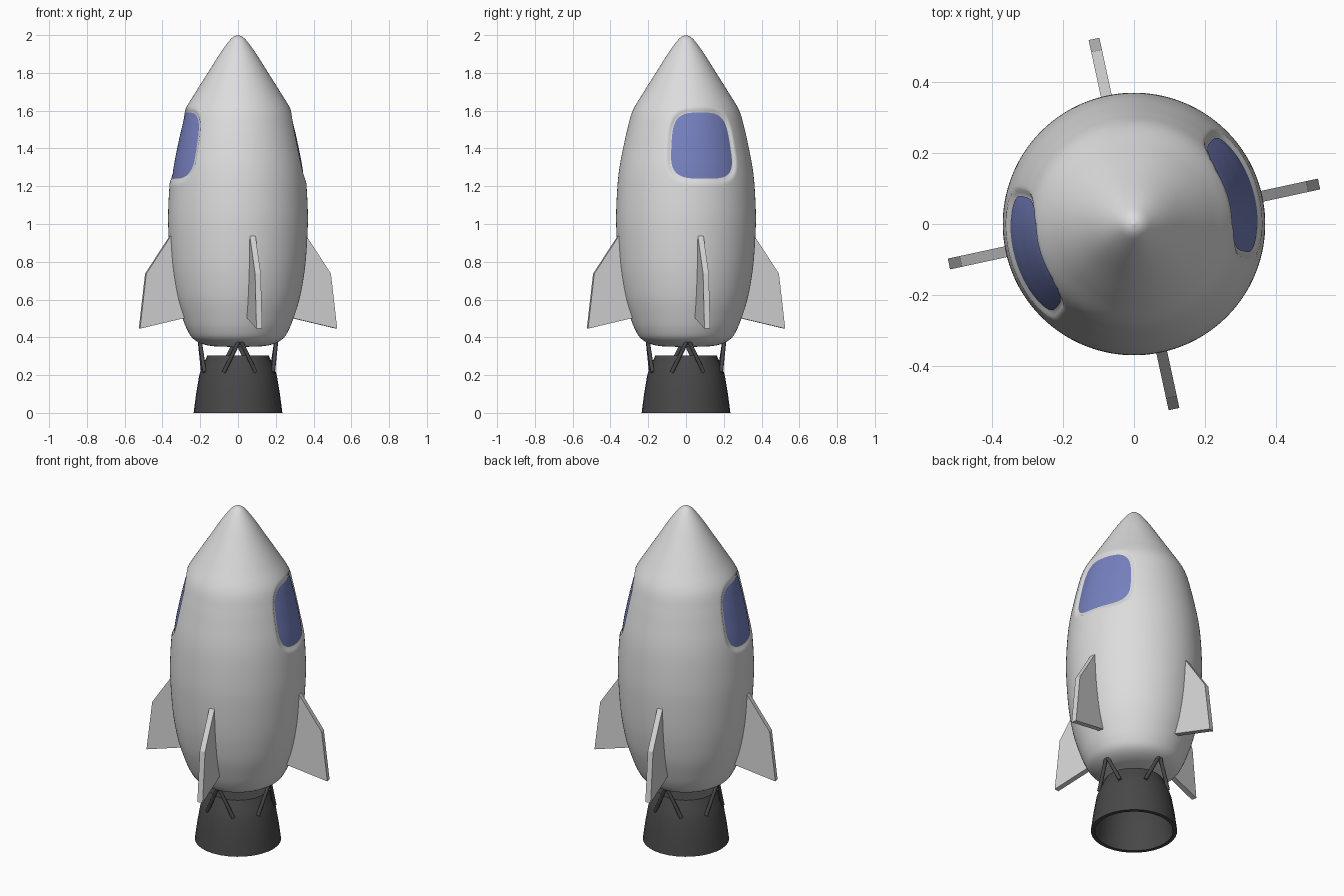
import bpy, bmesh, math
from mathutils import Vector, Matrix

if "Cube" in bpy.data.objects:
    bpy.data.objects.remove(bpy.data.objects["Cube"])


def material(name, rgb):
    m = bpy.data.materials.new(name)
    m.diffuse_color = (*rgb, 1)
    m.use_nodes = True
    m.node_tree.nodes["Principled BSDF"].inputs["Base Color"].default_value = m.diffuse_color
    return m


HULL = material("hull_grey", (0.72, 0.72, 0.72))
FIN = material("fin_grey", (0.66, 0.66, 0.66))
GLASS = material("window_blue", (0.18, 0.22, 0.52))
DARK = material("engine_dark", (0.065, 0.065, 0.065))


def finish(name, bm, mat, smooth=None, recalc=True):
    if recalc:
        bmesh.ops.recalc_face_normals(bm, faces=bm.faces)
    me = bpy.data.meshes.new(name)
    bm.to_mesh(me)
    bm.free()
    me.materials.append(mat)
    ob = bpy.data.objects.new(name, me)
    bpy.context.collection.objects.link(ob)
    if smooth:
        bpy.ops.object.select_all(action='DESELECT')
        ob.select_set(True)
        bpy.context.view_layer.objects.active = ob
        bpy.ops.object.shade_smooth_by_angle(angle=math.radians(smooth))
    return ob


def lathe(profile, segs, offset=lambda a, z: 0.0):
    """Revolve (radius, z) points; radius 0 at the ends makes a pole."""
    bm = bmesh.new()
    rings = []
    for r, z in profile:
        if r < 1e-5:
            rings.append([bm.verts.new((0, 0, z))] * segs)
            continue
        ring = []
        for i in range(segs):
            a = 2 * math.pi * i / segs
            q = r - offset(a, z)
            ring.append(bm.verts.new((q * math.cos(a), q * math.sin(a), z)))
        rings.append(ring)
    for lo, hi in zip(rings, rings[1:]):
        for i in range(segs):
            j = (i + 1) % segs
            vs = list(dict.fromkeys((lo[i], lo[j], hi[j], hi[i])))
            bm.faces.new(vs)
    return bm


def smooth_curve(pts, n):
    """Catmull-Rom through the profile points."""
    out = []
    for i in range(len(pts) - 1):
        p = [Vector(pts[max(0, min(len(pts) - 1, i + k))]) for k in (-1, 0, 1, 2)]
        for s in range(n):
            t = s / n
            v = 0.5 * (2 * p[1] + (p[2] - p[0]) * t
                       + (2 * p[0] - 5 * p[1] + 4 * p[2] - p[3]) * t * t
                       + (3 * p[1] - p[0] - 3 * p[2] + p[3]) * t ** 3)
            out.append((max(v.x, 0), v.y))
    return out + [pts[-1]]


# Hull with two shallow window recesses
PROFILE = smooth_curve([(0, .35), (.12, .352), (.19, .366), (.24, .395), (.27, .442),
                        (.295, .505), (.325, .6), (.345, .7), (.358, .8), (.367, .93),
                        (.37, 1.05), (.363, 1.2), (.352, 1.3), (.333, 1.4), (.311, 1.5),
                        (.282, 1.6), (.223, 1.7), (.16, 1.8), (.097, 1.9), (.05, 1.965),
                        (.025, 1.99), (0, 2.0)], 8)
WIN_ANGLES = [math.radians(16.5), math.radians(196.5)]
WIN_A, WIN_Z, WIN_H, POW = math.radians(30.5), 1.415, .175, 3.6
DEPTH = .014


def hull_radius(z):
    for (r0, z0), (r1, z1) in zip(PROFILE, PROFILE[1:]):
        if z0 <= z <= z1:
            return r0 + (r1 - r0) * (z - z0) / (z1 - z0)
    return 0


def recess(a, z):
    best = 0
    for wa in WIN_ANGLES:
        d = (a - wa + math.pi) % (2 * math.pi) - math.pi
        s = (abs(d / WIN_A) ** POW + abs((z - WIN_Z) / WIN_H) ** POW) ** (1 / POW)
        t = max(0, min(1, (1.13 - s) / .12))
        best = max(best, DEPTH * t * t * (3 - 2 * t))
    return best


finish("hull", lathe(PROFILE, 256, recess), HULL, 60)

# Windows: rounded curved plates lying in the recesses
for n, wa in enumerate(WIN_ANGLES):
    bm = bmesh.new()
    rings, N, K = [], 80, 10

    def point(u, v):
        z, a = WIN_Z + v * WIN_H, wa + u * WIN_A
        r = hull_radius(z) - DEPTH + .003
        return bm.verts.new((r * math.cos(a), r * math.sin(a), z))

    centre = point(0, 0)
    for k in range(1, K + 1):
        ring = []
        for i in range(N):
            p = 2 * math.pi * i / N
            c, s = math.cos(p), math.sin(p)
            f = k / K / (abs(c) ** POW + abs(s) ** POW) ** (1 / POW)
            ring.append(point(c * f, s * f))
        rings.append(ring)
    for i in range(N):
        j = (i + 1) % N
        bm.faces.new((centre, rings[0][i], rings[0][j]))
        for lo, hi in zip(rings, rings[1:]):
            bm.faces.new((lo[i], hi[i], hi[j], lo[j]))
    finish(f"window_{n + 1}", bm, GLASS, 60, recalc=False)

# Four swept fins
for n in range(4):
    bm = bmesh.new()
    outline = [(.30, .98), (.365, .94), (.50, .737), (.534, .446), (.28, .505)]
    face = bm.faces.new([bm.verts.new((r, -.0155, z)) for r, z in outline])
    ext = bmesh.ops.extrude_face_region(bm, geom=[face])
    bmesh.ops.translate(bm, vec=(0, .031, 0),
                        verts=[v for v in ext["geom"] if isinstance(v, bmesh.types.BMVert)])
    bm.transform(Matrix.Rotation(math.radians(12.2 + 90 * n), 4, 'Z'))
    finish(f"fin_{n + 1}", bm, FIN)

# Engine nozzle, open underneath
finish("nozzle", lathe([(0, .285), (.145, .285), (.175, .22), (.198, .12), (.213, 0),
                        (.235, 0), (.222, .1), (.205, .2), (.192, .24), (.162, .305),
                        (0, .305)], 32), DARK, 35)

# V-shaped struts between hull and nozzle
for n in range(4):
    bm = bmesh.new()
    for side in (-1, 1):
        b = math.radians(25 * side)
        top = Vector((.203, .004 * side, .382))
        low = Vector((.2 * math.cos(b), .2 * math.sin(b), .215))
        d = top - low
        m = Matrix.Translation((top + low) / 2) @ d.to_track_quat('Z', 'Y').to_matrix().to_4x4()
        bmesh.ops.create_cone(bm, cap_ends=True, segments=10, radius1=.0105,
                              radius2=.0105, depth=d.length, matrix=m)
    bm.transform(Matrix.Rotation(math.radians(3 + 90 * n), 4, 'Z'))
    finish(f"strut_pair_{n + 1}", bm, DARK, 40)
